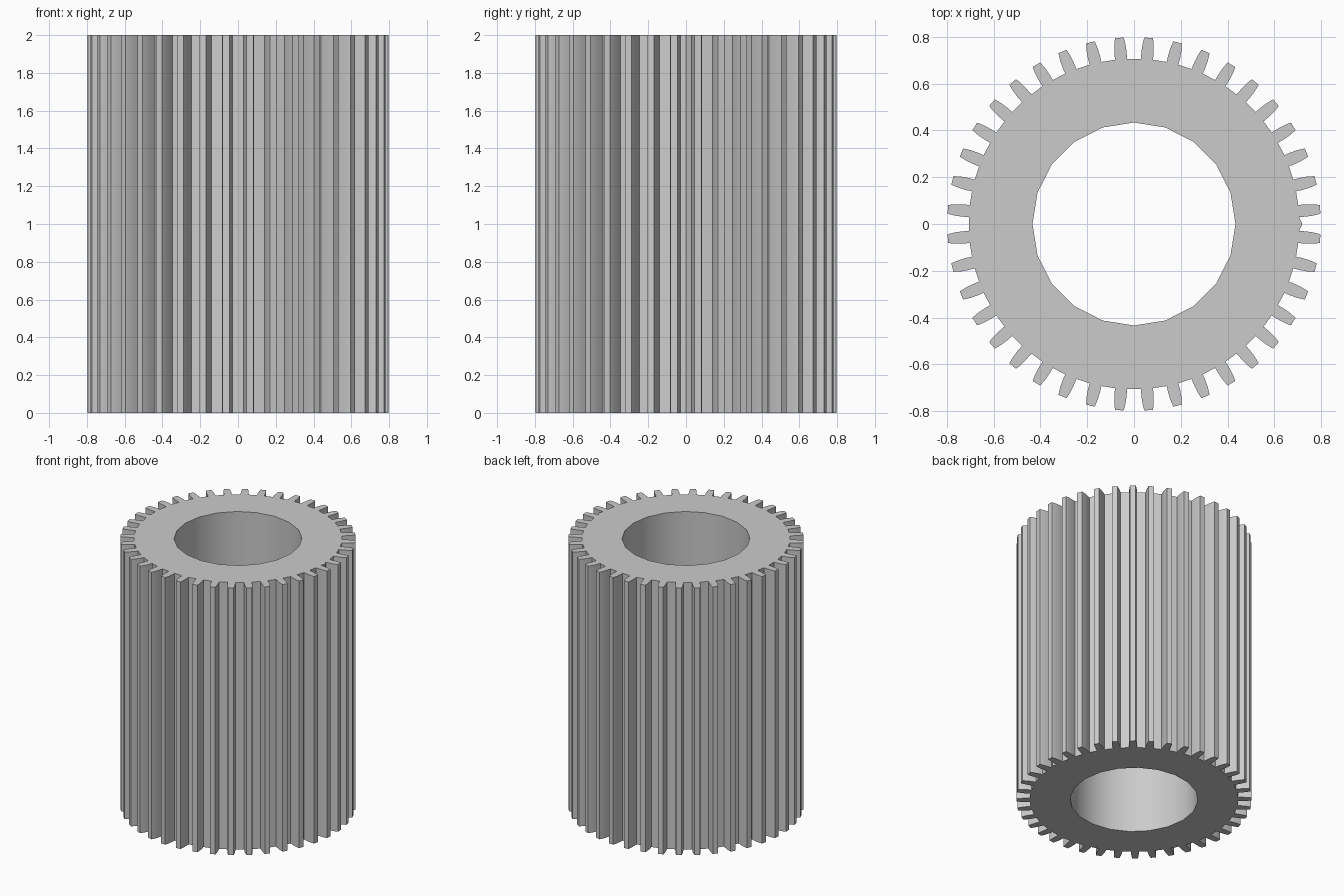
import bpy, bmesh, math

if "Cube" in bpy.data.objects:
    bpy.data.objects.remove(bpy.data.objects["Cube"])

TEETH = 40
HEIGHT = 2.0
BORE_R, BORE_SIDES = 0.434, 20
# Tooth flank: (radius, half width) from root to tip
FLANK = [(0.707, 0.026), (0.735, 0.0262), (0.765, 0.0245), (0.785, 0.0215), (0.799, 0.0185)]

steel = bpy.data.materials.new("steel grey")
steel.diffuse_color = (0.6, 0.6, 0.6, 1)
steel.use_nodes = True
steel.node_tree.nodes["Principled BSDF"].inputs["Base Color"].default_value = steel.diffuse_color


def polar(r, a):
    return (r * math.cos(a), r * math.sin(a))


# Gear outline: each tooth is one flank up and its mirror down
outline = []
for i in range(TEETH):
    a = (i + 0.5) * math.tau / TEETH
    for r, w in FLANK:
        outline.append(polar(r, a - w / r))
    for r, w in reversed(FLANK):
        outline.append(polar(r, a + w / r))
outline.append((0.72, 0.0))  # small ridge in the gap on the +x side
bore = [polar(BORE_R, i * math.tau / BORE_SIDES) for i in range(BORE_SIDES)]

# Cap with the bore hole, extruded to full height
bm = bmesh.new()
edges = []
for loop in (outline, bore):
    vs = [bm.verts.new((x, y, 0)) for x, y in loop]
    edges += [bm.edges.new((vs[i - 1], vs[i])) for i in range(len(vs))]
bmesh.ops.triangle_fill(bm, use_beauty=True, use_dissolve=False, edges=edges, normal=(0, 0, 1))
ext = bmesh.ops.extrude_face_region(bm, geom=bm.faces[:], use_keep_orig=True)
top = [g for g in ext["geom"] if isinstance(g, bmesh.types.BMVert)]
bmesh.ops.translate(bm, verts=top, vec=(0, 0, HEIGHT))
bmesh.ops.recalc_face_normals(bm, faces=bm.faces[:])

mesh = bpy.data.meshes.new("pinion_gear")
bm.to_mesh(mesh)
bm.free()
mesh.materials.append(steel)
gear = bpy.data.objects.new("pinion_gear", mesh)
bpy.context.collection.objects.link(gear)

# Soft bore and flanks, sharp tooth corners
bpy.context.view_layer.objects.active = gear
gear.select_set(True)
bpy.ops.object.shade_smooth_by_angle(angle=math.radians(30))
